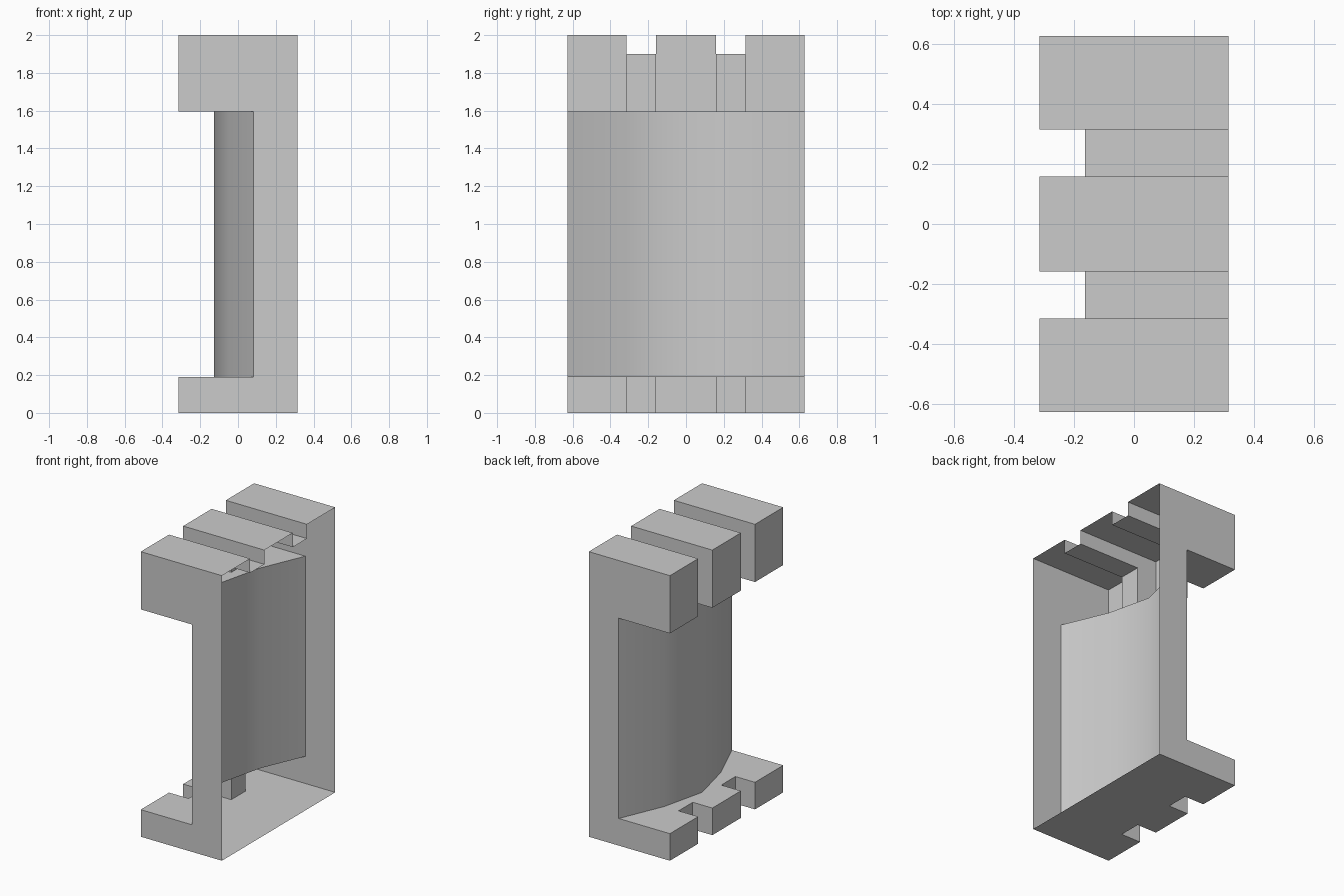
import bpy, bmesh, math

if "Cube" in bpy.data.objects:
    bpy.data.objects.remove(bpy.data.objects["Cube"])

X, Y = 0.315, 0.628          # half width, half depth
G0, G1, GX = 0.158, 0.315, -0.163   # groove limits in y, notch depth in x
Z_LOW, Z_HIGH, Z_GROOVE, Z_TOP = 0.19, 1.595, 1.90, 2.0

bm = bmesh.new()


def face(pts):
    bm.faces.new([bm.verts.new(p) for p in pts])


def walls(path, lo, hi):
    for a, b in zip(path, path[1:]):
        face([(*a, lo), (*a, hi), (*b, hi), (*b, lo)])


def cap(path, z, up):
    face([(*p, z) for p in (path[::-1] if up else path)])


# Bowed panel and notched outline, both open on the +x side
bow = [(0.083, -Y), (-0.051, -0.315), (-0.126, 0), (-0.051, 0.315), (0.083, Y)]
panel = [(X, -Y)] + bow + [(X, Y)]
lip = [(-X, -Y)]
for y0, y1 in ((-G1, -G0), (G0, G1)):
    lip += [(-X, y0), (GX, y0), (GX, y1), (-X, y1)]
lip.append((-X, Y))
outline = [(X, -Y), bow[0]] + lip + [bow[-1], (X, Y)]
ledge = lip + bow[::-1]

# Base, bowed middle and lower part of the head
cap(outline, 0, False)
walls(outline, 0, Z_LOW)
cap(ledge, Z_LOW, True)
walls(panel, Z_LOW, Z_HIGH)
cap(ledge, Z_HIGH, False)
walls(outline, Z_HIGH, Z_GROOVE)

# Three raised top blocks
for y0, y1 in ((-Y, -G1), (-G0, G0), (G1, Y)):
    block = [(X, y0), (-X, y0), (-X, y1), (X, y1)]
    walls(block, Z_GROOVE, Z_TOP)
    cap(block, Z_TOP, True)

# Groove floors
for y0, y1 in ((-G1, -G0), (G0, G1)):
    cap([(X, y0), (GX, y0), (GX, y1), (X, y1)], Z_GROOVE, True)

bmesh.ops.remove_doubles(bm, verts=bm.verts[:], dist=1e-4)
mesh = bpy.data.meshes.new("bowed_wall_shell")
bm.to_mesh(mesh)
bm.free()
shell = bpy.data.objects.new("bowed_wall_shell", mesh)
bpy.context.collection.objects.link(shell)
bpy.context.view_layer.objects.active = shell
shell.select_set(True)
bpy.ops.object.shade_smooth_by_angle(angle=math.radians(35))
